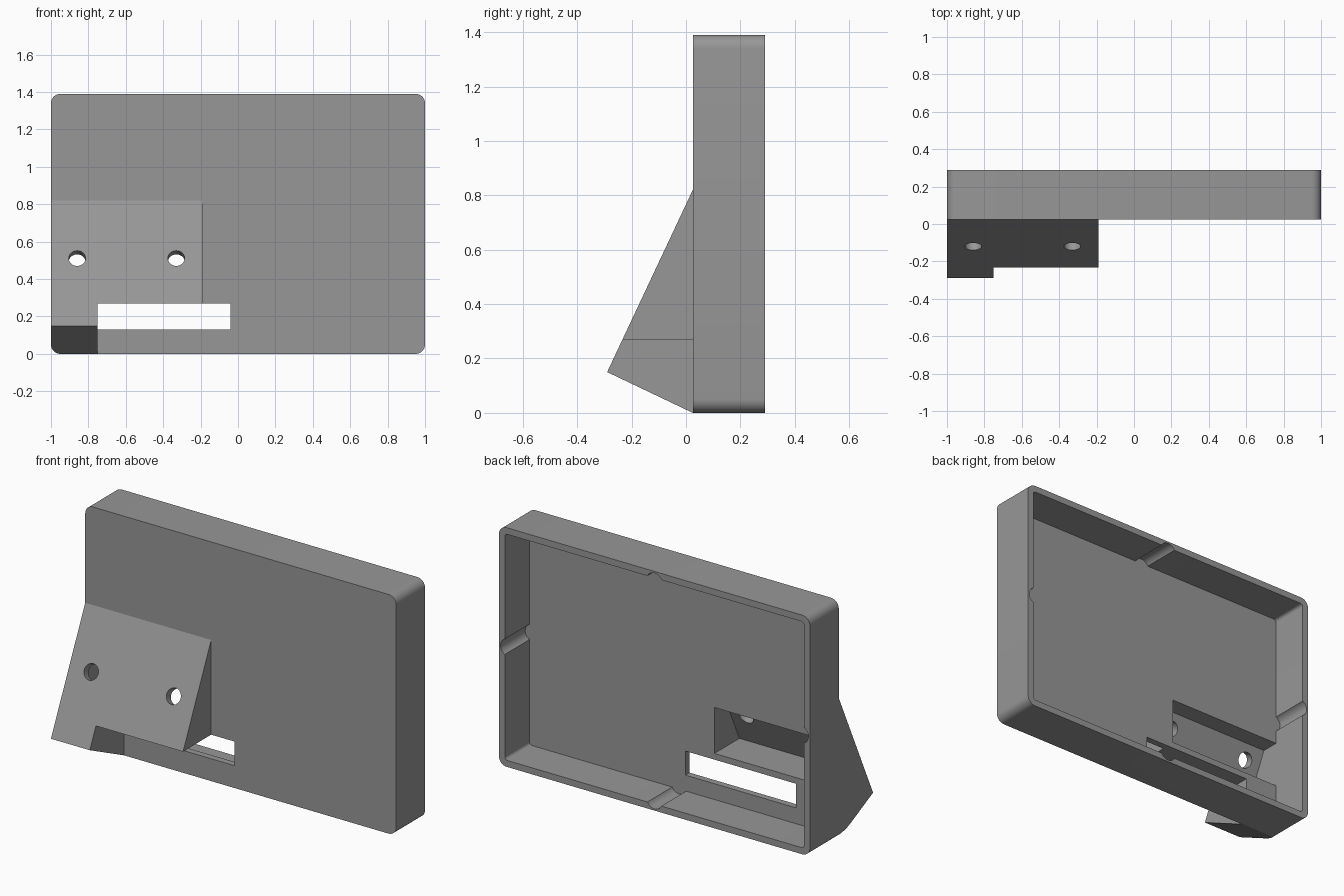
import bpy, bmesh, math
from mathutils import Vector

if "Cube" in bpy.data.objects:
    bpy.data.objects.remove(bpy.data.objects["Cube"])

H = 1.39                      # case height
FRONT, BACK = 0.025, 0.29     # case depth range
FLOOR = 0.063                 # inner face of the front plate
WALL = 0.038

grey = bpy.data.materials.new("plastic_grey")
grey.diffuse_color = (0.31, 0.31, 0.31, 1)
grey.use_nodes = True
grey.node_tree.nodes["Principled BSDF"].inputs["Base Color"].default_value = grey.diffuse_color


def prism(name, points, offset):
    """Closed solid from a polygon swept along an offset."""
    bm = bmesh.new()
    face = bm.faces.new([bm.verts.new(p) for p in points])
    new = bmesh.ops.extrude_face_region(bm, geom=[face])["geom"]
    bmesh.ops.translate(bm, verts=[v for v in new if isinstance(v, bmesh.types.BMVert)],
                        vec=Vector(offset))
    bmesh.ops.recalc_face_normals(bm, faces=bm.faces)
    mesh = bpy.data.meshes.new(name)
    bm.to_mesh(mesh)
    bm.free()
    mesh.materials.append(grey)
    obj = bpy.data.objects.new(name, mesh)
    bpy.context.collection.objects.link(obj)
    return obj


def rounded_slab(name, inset, radius, y0, y1):
    """Rounded rectangle in xz, swept along y."""
    cx, cz = 1 - inset - radius, H / 2 - inset - radius
    pts = []
    for k, (sx, sz) in enumerate([(1, 1), (-1, 1), (-1, -1), (1, -1)]):
        for i in range(9):
            a = math.radians(90 * k + 90 * i / 8)
            pts.append((sx * cx + radius * math.cos(a), y0,
                        H / 2 + sz * cz + radius * math.sin(a)))
    return prism(name, pts, (0, y1 - y0, 0))


def side_profile(name, yz, x0, x1):
    return prism(name, [(x0, y, z) for y, z in yz], (x1 - x0, 0, 0))


def box(name, x0, x1, y0, y1, z0, z1):
    return side_profile(name, [(y0, z0), (y1, z0), (y1, z1), (y0, z1)], x0, x1)


def rod(name, centre, axis, radius, length):
    """Cylinder starting at centre and running along axis."""
    axis = Vector(axis).normalized()
    u = Vector((1, 0, 0))
    v = axis.cross(u)
    c = Vector(centre)
    n = 32
    pts = [c + radius * (math.cos(2 * math.pi * i / n) * u + math.sin(2 * math.pi * i / n) * v)
           for i in range(n)]
    return prism(name, pts, axis * length)


def combine(target, tool, operation):
    mod = target.modifiers.new(operation, 'BOOLEAN')
    mod.operation, mod.object, mod.solver = operation, tool, 'EXACT'
    bpy.context.view_layer.objects.active = target
    bpy.ops.object.modifier_apply(modifier=mod.name)
    bpy.data.objects.remove(tool)


# Outer case block
case = rounded_slab("display_case", 0, 0.05, FRONT, BACK)

# Sloped wedge on the front, trimmed to the case outline
wedge = side_profile("wedge", [(0.05, 0.82), (FRONT, 0.82), (-0.29, 0.15), (FRONT, 0.0), (0.05, 0.0)],
                     -1.1, -0.19)
combine(wedge, rounded_slab("trim", 0, 0.05, -0.5, BACK), 'INTERSECT')
# Leave only a narrow foot below the wedge body
combine(wedge, box("foot_cut", -0.75, 0.1, -0.5, 0.1, -0.1, 0.27), 'DIFFERENCE')
combine(case, wedge, 'UNION')

# Open tray at the back
combine(case, rounded_slab("cavity", WALL, 0.018, FLOOR, 0.4), 'DIFFERENCE')

# Round grooves in the middle of each wall
inset = WALL + 0.022
for gx, gz in [(1 - inset, H / 2), (inset - 1, H / 2), (0, inset), (0, H - inset)]:
    combine(case, rod("groove", (gx, FLOOR, gz), (0, 1, 0), 0.05, 0.4), 'DIFFERENCE')

# Slot through the front plate
combine(case, box("slot", -0.75, -0.04, -0.4, 0.1, 0.13, 0.27), 'DIFFERENCE')

# Pocket inside the wedge
combine(case, side_profile("pocket", [(0.1, 0.306), (-0.166, 0.306), (-0.04, 0.573), (0.1, 0.573)],
                           -1 + WALL, -0.227), 'DIFFERENCE')

# Two button holes square to the slope
normal = Vector((0, -0.67, 0.315)).normalized()
for hx in (-0.86, -0.33):
    start = Vector((hx, -0.12, 0.511)) + normal * 0.05
    combine(case, rod("button_hole", start, -normal, 0.045, 0.13), 'DIFFERENCE')

# Smooth the rounded corners, keep hard edges
bpy.ops.object.select_all(action='DESELECT')
case.select_set(True)
bpy.context.view_layer.objects.active = case
bpy.ops.object.shade_smooth_by_angle(angle=math.radians(25))
